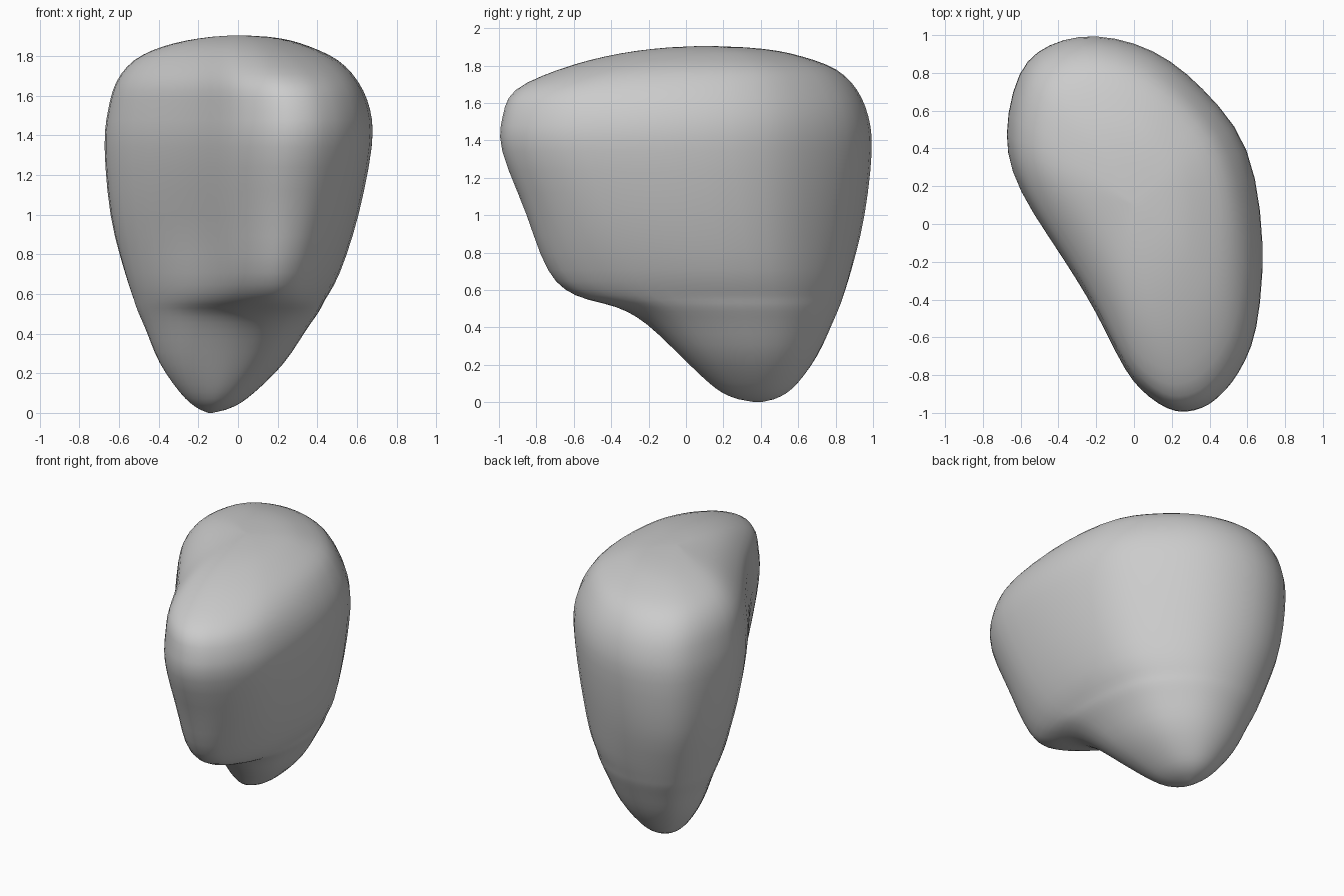
import bpy
import bmesh
from mathutils import Vector

# Remove the default cube
default_cube = bpy.data.objects.get("Cube")
if default_cube:
    bpy.data.objects.remove(default_cube, do_unlink=True)

# Plan outline of the boulder, anticlockwise from the front nose
OUTLINE = [
    (.2, -1), (.34, -.98), (.44, -.91), (.54, -.79), (.64, -.56), (.68, -.1),
    (.6, .4), (.36, .72), (.1, .92), (-.2, 1), (-.45, .95), (-.61, .8),
    (-.68, .47), (-.61, .18), (-.37, -.2), (-.21, -.47), (-.06, -.78),
    (.06, -.92),
]

# Horizontal slices: height, left, right, front of the flanks, back,
# sideways nose shift, extra nose length
SLICES = [
    (0, -.15, -.13, .37, .4, 0, 0),
    (.03, -.22, -.02, .23, .51, 0, 0),
    (.1, -.3, .08, .12, .6, .02, 0),
    (.25, -.41, .23, -.04, .71, .06, 0),
    (.42, -.48, .34, -.22, .79, .08, 0),
    (.51, -.52, .4, -.32, .83, .1, .06),
    (.57, -.54, .43, -.39, .85, .1, .22),
    (.7, -.58, .51, -.54, .89, .06, .21),
    (1, -.65, .61, -.8, .96, .03, .05),
    (1.35, -.68, .68, -.99, 1, .02, 0),
    (1.53, -.66, .67, -.98, .98, .02, 0),
    (1.67, -.62, .61, -.92, .92, .02, 0),
    (1.78, -.53, .51, -.68, .81, 0, 0),
    (1.85, -.38, .36, -.43, .62, 0, 0),
    (1.89, -.2, .22, -.18, .42, 0, 0),
    (1.905, -.02, .03, .08, .13, 0, 0),
]


def spline(points, steps, closed):
    """Smooth curve through points with any number of components."""
    count = len(points)
    spans = count if closed else count - 1

    def pick(i):
        return points[i % count] if closed else points[min(max(i, 0), count - 1)]

    result = []
    for i in range(spans):
        a, b, c, d = (pick(i + k) for k in (-1, 0, 1, 2))
        for s in range(steps):
            t = s / steps
            result.append(tuple(
                q + t * ((r - p) + t * ((2 * p - 5 * q + 4 * r - w)
                         + t * (3 * (q - r) + w - p))) / 2
                for p, q, r, w in zip(a, b, c, d)))
    if not closed:
        result.append(points[-1])
    return result


def slice_ring(row, outline):
    """Fit the outline into one slice, rounder towards the foot."""
    height, left, right, front, back, shift, reach = row
    roundness = max(0, 1 - height / .9) * .7
    ring = []
    for x, y in outline:
        plan = Vector((x / 1.36, y / 2))
        plan = plan.lerp(plan.normalized() / 2, roundness)
        u, v = plan.x + .5, plan.y + .5
        nose = max(0, 1 - v) ** 4
        ring.append((left + (right - left) * u + shift * nose,
                     front + (back - front) * v - reach * nose, height))
    return ring


# Boulder body, lofted through the slices
outline = spline(OUTLINE, 3, True)
bm = bmesh.new()
rings = [[bm.verts.new(p) for p in slice_ring(row, outline)]
         for row in spline(SLICES, 3, False)]
size = len(outline)
for low, high in zip(rings, rings[1:]):
    for i in range(size):
        j = (i + 1) % size
        bm.faces.new((low[i], low[j], high[j], high[i]))
bm.faces.new(list(reversed(rings[0])))
bm.faces.new(rings[-1])

# Soften small ripples between slices
for _ in range(3):
    bmesh.ops.smooth_vert(bm, verts=[v for ring in rings[3:-3] for v in ring],
                          factor=.4, use_axis_x=True, use_axis_y=True,
                          use_axis_z=True)
bmesh.ops.recalc_face_normals(bm, faces=bm.faces[:])
for face in bm.faces:
    face.smooth = True

mesh = bpy.data.meshes.new("boulder")
bm.to_mesh(mesh)
bm.free()
boulder = bpy.data.objects.new("boulder", mesh)
bpy.context.collection.objects.link(boulder)

# Single stone colour
stone = bpy.data.materials.new("stone_grey")
stone.use_nodes = True
colour = (.6, .6, .6, 1)
stone.diffuse_color = colour
stone.node_tree.nodes["Principled BSDF"].inputs["Base Color"].default_value = colour
mesh.materials.append(stone)
